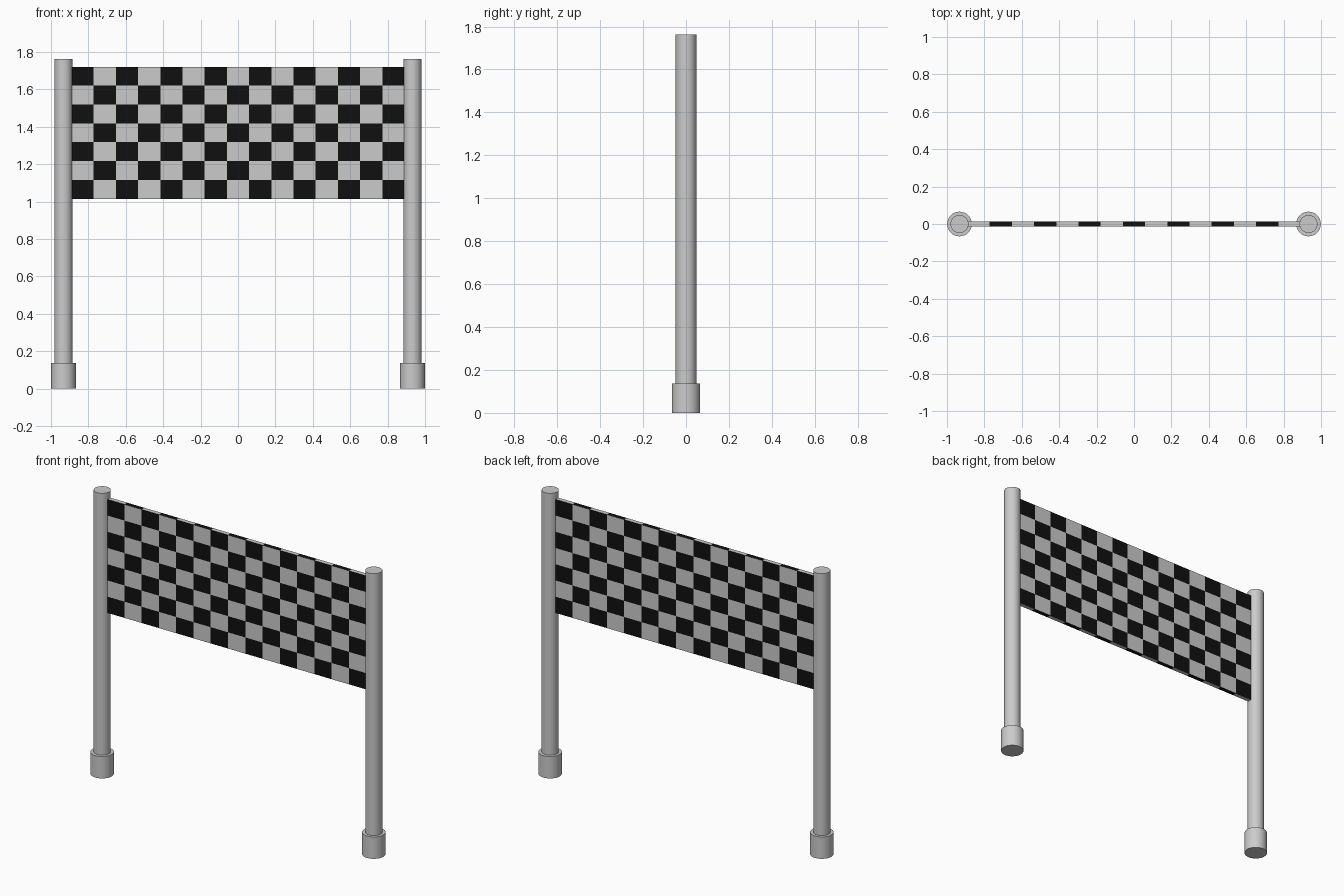
import bpy, bmesh
from math import radians

if "Cube" in bpy.data.objects:
    bpy.data.objects.remove(bpy.data.objects["Cube"])

COLS, ROWS = 15, 7
HALF_W, HALF_T = 0.89, 0.0135
Z0, Z1 = 1.015, 1.72


def cylinder(name, x, radius, z0, z1):
    bpy.ops.mesh.primitive_cylinder_add(vertices=32, radius=radius, depth=z1 - z0,
                                        location=(x, 0, (z0 + z1) / 2))
    ob = bpy.context.object
    ob.name = name
    bpy.ops.object.shade_smooth_by_angle(angle=radians(30))


def material(name, v):
    m = bpy.data.materials.new(name)
    m.diffuse_color = (v, v, v, 1)
    m.use_nodes = True
    m.node_tree.nodes["Principled BSDF"].inputs["Base Color"].default_value = m.diffuse_color
    return m


# Posts with wider round feet
for side, s in (("left", -1), ("right", 1)):
    cylinder(side + "_post", s * 0.933, 0.048, 0.12, 1.762)
    cylinder(side + "_foot", s * 0.933, 0.066, 0.0, 0.136)

# Chequered banner: a grid of squares, thickened into a slab
bm = bmesh.new()
xs = [-HALF_W + 2 * HALF_W * i / COLS for i in range(COLS + 1)]
zs = [Z0 + (Z1 - Z0) * j / ROWS for j in range(ROWS + 1)]


def quad(points, dark):
    face = bm.faces.new([bm.verts.new(p) for p in points])
    face.material_index = 1 if dark else 0


for i in range(COLS):
    a, b = xs[i], xs[i + 1]
    # front and back squares
    for j in range(ROWS):
        c, d = zs[j], zs[j + 1]
        for y in (-HALF_T, HALF_T):
            quad([(a, y, c), (b, y, c), (b, y, d), (a, y, d)], (i + j) % 2 == 0)
    # top and bottom edges, in the opposite phase
    for z in (Z0, Z1):
        quad([(a, -HALF_T, z), (b, -HALF_T, z), (b, HALF_T, z), (a, HALF_T, z)], i % 2 == 1)
# end edges, tucked into the posts
for j in range(ROWS):
    c, d = zs[j], zs[j + 1]
    for x in (-HALF_W, HALF_W):
        quad([(x, -HALF_T, c), (x, HALF_T, c), (x, HALF_T, d), (x, -HALF_T, d)], j % 2 == 1)

bmesh.ops.remove_doubles(bm, verts=bm.verts, dist=1e-4)
bmesh.ops.recalc_face_normals(bm, faces=bm.faces)
mesh = bpy.data.meshes.new("chequered_banner")
bm.to_mesh(mesh)
bm.free()
mesh.materials.append(None)
mesh.materials.append(material("black", 0.005))
banner = bpy.data.objects.new("chequered_banner", mesh)
bpy.context.collection.objects.link(banner)
